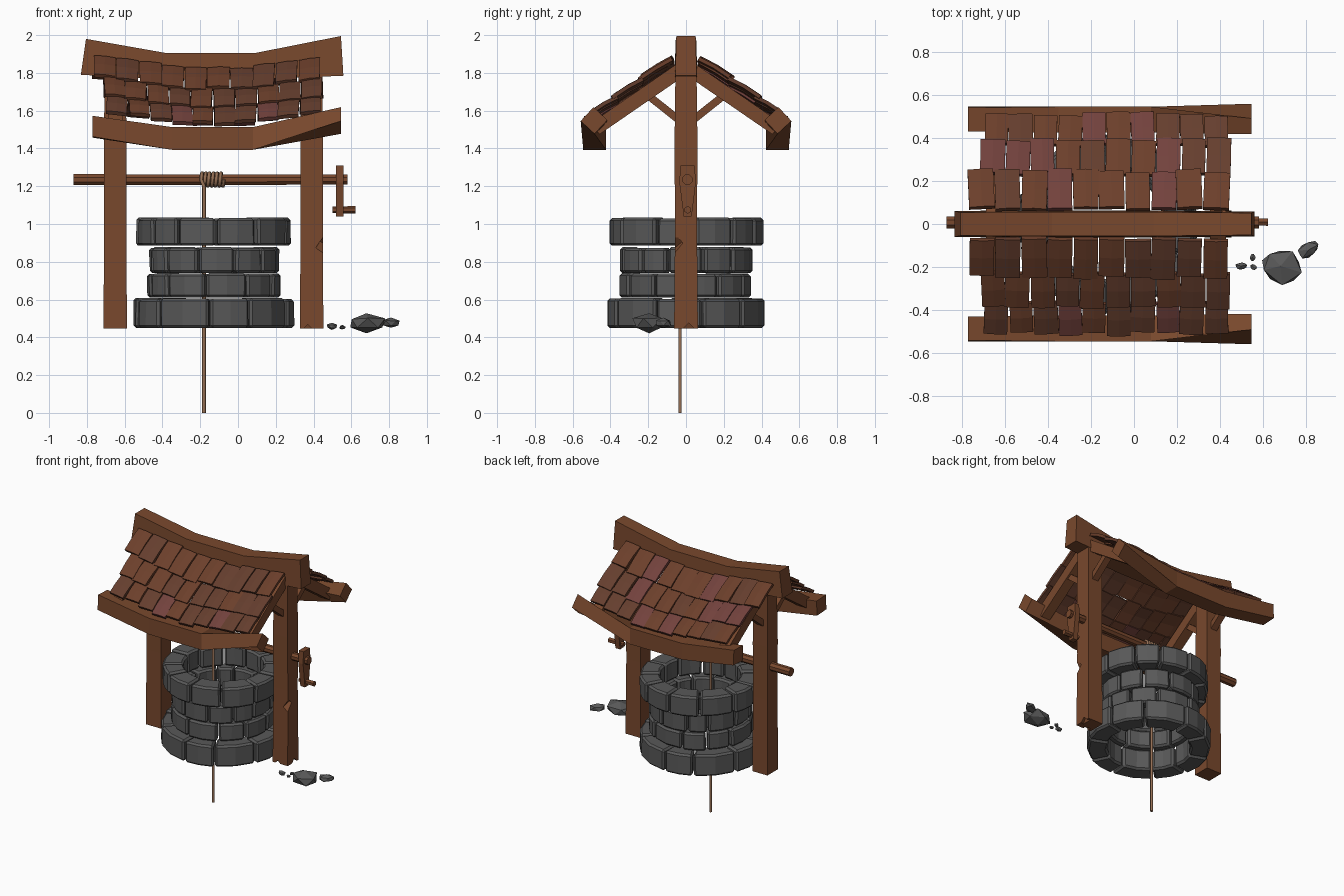
import bpy, bmesh, math, random
from mathutils import Vector, Matrix

if "Cube" in bpy.data.objects:
    bpy.data.objects.remove(bpy.data.objects["Cube"])

random.seed(7)
rnd = random.uniform
CX = -0.13  # centre line of the well and its frame


def material(name, r, g, b):
    m = bpy.data.materials.new(name)
    m.diffuse_color = (r, g, b, 1)
    m.use_nodes = True
    m.node_tree.nodes["Principled BSDF"].inputs["Base Color"].default_value = m.diffuse_color
    return m


WOOD = material("wood", 0.19, 0.065, 0.026)
TILE = [material("tile_a", 0.13, 0.048, 0.027), material("tile_b", 0.15, 0.05, 0.024),
        material("tile_red", 0.17, 0.054, 0.046)]
STONE = material("stone", 0.1, 0.1, 0.1)
ROPE = material("rope", 0.3, 0.16, 0.09)


def add_loft(bm, rings, mat=0):
    """Closed skin through equally sized point rings, with end caps."""
    vs = [[bm.verts.new(p) for p in ring] for ring in rings]
    n = len(vs[0])
    faces = [bm.faces.new(vs[0][::-1]), bm.faces.new(vs[-1])]
    for a, b in zip(vs, vs[1:]):
        for i in range(n):
            j = (i + 1) % n
            faces.append(bm.faces.new((a[i], a[j], b[j], b[i])))
    for f in faces:
        f.material_index = mat
    return [v for ring in vs for v in ring]


def finish(name, bm, *mats):
    bmesh.ops.recalc_face_normals(bm, faces=bm.faces)
    me = bpy.data.meshes.new(name)
    bm.to_mesh(me)
    bm.free()
    for m in mats:
        me.materials.append(m)
    ob = bpy.data.objects.new(name, me)
    bpy.context.collection.objects.link(ob)
    return ob


def loft(name, rings, mat=WOOD):
    bm = bmesh.new()
    add_loft(bm, rings)
    return finish(name, bm, mat)


def bar(name, a, b, w, h):
    """Square timber from a to b in a plane of constant x."""
    a, b = Vector(a), Vector(b)
    side = Vector((w / 2, 0, 0))
    up = (b - a).normalized().cross(Vector((1, 0, 0))) * h / 2
    return loft(name, [[p - side - up, p + side - up, p + side + up, p - side + up] for p in (a, b)])


def rod(name, x0, x1, y, z, r0, r1, n=8):
    ring = lambda x, r: [(x, y + r * math.cos(math.tau * (i + .5) / n), z + r * math.sin(math.tau * (i + .5) / n))
                         for i in range(n)]
    return loft(name, [ring(x0, r0), ring(x1, r1)])


# Stone courses: z range, inner and outer radius, number of blocks, start angle
for k, (z0, z1, ri, ro, n, start) in enumerate([(0.45, 0.607, 0.285, 0.42, 10, 0.25), (0.61, 0.738, 0.255, 0.35, 11, 0.0),
                                                (0.74, 0.877, 0.255, 0.347, 12, 0.3), (0.885, 1.033, 0.27, 0.408, 12, 0.1)]):
    bm = bmesh.new()
    joints = [start + math.tau * (i + rnd(-.16, .16)) / n for i in range(n)]
    joints.append(joints[0] + math.tau)
    for a0, a1 in zip(joints, joints[1:]):
        gap = 0.006 / ro
        dr, dz = rnd(-.008, .008), rnd(-.005, .003)
        rings = []
        for t in (0, .5, 1):
            a = a0 + gap + (a1 - a0 - 2 * gap) * t
            rings.append([(CX + 0.005 + (r + dr + rnd(-.004, .004)) * math.cos(a), (r + dr) * math.sin(a), z)
                          for r, z in ((ri, z0), (ro, z0), (ro, z1 + dz), (ri, z1 + dz))])
        add_loft(bm, rings)
    bmesh.ops.recalc_face_normals(bm, faces=bm.faces)
    sharp = [e for e in bm.edges if e.calc_face_angle(0) > 0.9]
    bmesh.ops.bevel(bm, geom=sharp, offset=0.013, segments=1, affect='EDGES')
    finish(f"stone_course_{k + 1}", bm, STONE)

# Posts, each with rafters and diagonal braces
for side, s in (("left", -1), ("right", 1)):
    x = CX + s * 0.52
    post = loft(f"{side}_post", [[(x + s * dx - w, -d, z), (x + s * dx + w, -d, z), (x + s * dx + w, d, z), (x + s * dx - w, d, z)]
                                 for z, w, d, dx in ((0.447, .062, .063, 0), (1.0, .059, .058, 0), (1.4, .06, .061, 0), (1.8, .056, .056, 0))])
    if s > 0:  # chips in the right post
        for i, (loc, size, rot) in enumerate([((0.462, -0.063, 0.89), 0.065, (0.785, 0.6, 0)),
                                              ((0.37, -0.06, 0.44), 0.04, (0.3, 0.785, 0)),
                                              ((0.45, 0.015, 0.44), 0.05, (0.785, 0.3, 0))]):
            bpy.ops.mesh.primitive_cube_add(size=size, location=loc, rotation=rot)
            cut = bpy.context.object
            cut.name = f"chip_cutter_{i + 1}"
            cut.hide_render = True
            cut.hide_set(True)
            mod = post.modifiers.new("chip", 'BOOLEAN')
            mod.operation, mod.object, mod.solver = 'DIFFERENCE', cut, 'EXACT'
    for face, q in (("front", -1), ("back", 1)):
        bar(f"{side}_{face}_rafter", (x, q * 0.03, 1.815), (x, q * 0.48, 1.505), 0.075, 0.075)
        bar(f"{side}_{face}_brace", (x, q * 0.03, 1.545), (x, q * 0.225, 1.70), 0.05, 0.04)

# Bent ridge beam: x top, x bottom, z bottom, z top, half width
ridge = [(-0.805, -0.832, 1.79, 1.98, .06), (-0.38, -0.38, 1.765, 1.905, .062),
         (0.09, 0.09, 1.765, 1.905, .062), (0.545, 0.558, 1.785, 1.995, .057)]
loft("ridge_beam", [[(xb, -w, zb), (xb, w, zb), (xt, w * .9, zt), (xt, -w * .9, zt)] for xt, xb, zb, zt, w in ridge])

# Bent eave beams, twisted at the right end: x, y, z, half size, twist
for face, q in (("front", -1), ("back", 1)):
    rings = []
    for x, y, z, h, tw in ((-0.77, .487, 1.515, .055, 0.05), (-0.35, .484, 1.453, .06, 0),
                           (0.08, .484, 1.453, .06, 0), (0.545, .487, 1.548, .05, 0.75)):
        ring = []
        for cy, cz in ((-1, -1), (1, -1), (1, 1), (-1, 1)):
            c, sn = math.cos(tw), math.sin(tw)
            ring.append((x, q * (y + h * (cy * c - cz * sn)), z + h * (cy * sn + cz * c)))
        rings.append(ring)
    loft(f"{face}_eave_beam", rings)

# Roof tiles: three sagging rows of ten on each slope
ROWS = [(0.075, 0.250, -0.765, 0.44), (0.235, 0.392, -0.715, 0.45), (0.372, 0.512, -0.695, 0.44)]
for face, q in (("front", -1), ("back", 1)):
    for k, (y0, y1, xa, xb) in enumerate(ROWS):
        bm = bmesh.new()
        w = (xb - xa) / 10
        for i in range(10):
            x = xa + w * (i + .5)
            sag = 0.055 * min(1.1, max(0, (abs(x - CX) - 0.16) / 0.38))
            tilt = 0.11 * max(-1, min(1, (x - CX) / 0.4)) + rnd(-.03, .03)
            yaw, lift = rnd(-.05, .05), rnd(0, .006)
            e0, e1 = y0 + rnd(-.006, .006), y1 + rnd(-.012, .008)
            hw = w / 2 * rnd(.92, 1.0)
            rings = []
            for y, up in ((e0, -.006), ((e0 + e1) / 2, .004 + lift), (e1, .006 + lift)):
                ring = []
                for dx, th in ((-hw, -.02), (hw, -.02), (hw, 0), (0, .004), (-hw, 0)):
                    xx = x + dx + yaw * (y - y0)
                    z = 1.83 - 0.69 * (y - 0.08) + sag + tilt * dx + up + th * .82
                    ring.append((xx, q * (y + th * .57 - yaw * dx), z))
                rings.append(ring)
            add_loft(bm, rings, random.choice((0, 0, 1, 1, 2)))
        finish(f"{face}_tile_row_{k + 1}", bm, *TILE)

# Windlass: axle, crank arm and handle
rod("axle", -0.87, 0.58, 0.007, 1.235, 0.031, 0.029)
crank = [(-.03, 1.31), (-.035, 1.22), (-.012, 1.04), (.03, 1.04), (.052, 1.22), (.046, 1.31)]
loft("crank_arm", [[(x, y, z) for y, z in crank] for x in (0.52, 0.558)])
rod("crank_handle", 0.5, 0.622, 0.009, 1.075, 0.017, 0.02, 6)

# Rope hanging down the shaft and coiled round the axle
cu = bpy.data.curves.new("rope", 'CURVE')
cu.dimensions = '3D'
cu.bevel_depth, cu.bevel_resolution, cu.use_fill_caps = 0.0095, 1, True
pts = [(-0.18, -0.031, 0.0), (-0.18, -0.031, 1.2)]
for i in range(61):
    a = math.pi - math.tau * i / 10
    pts.append((-0.195 + 0.12 * i / 60, 0.007 + 0.036 * math.cos(a), 1.235 + 0.036 * math.sin(a)))
sp = cu.splines.new('POLY')
sp.points.add(len(pts) - 1)
for p, co in zip(sp.points, pts):
    p.co = (*co, 1)
cu.materials.append(ROPE)
bpy.context.collection.objects.link(bpy.data.objects.new("rope", cu))

# Rubble beside the well: centre, half sizes, turn
for k, (c, h, turn) in enumerate([((0.68, -0.195, 0.475), (.105, .085, .052), -0.3), ((0.81, -0.12, 0.475), (.055, .035, .028), 0.5),
                                  ((0.497, -0.195, 0.458), (.03, .02, .018), 0.2), ((0.55, -0.155, 0.453), (.014, .018, .012), 0),
                                  ((0.555, -0.2, 0.452), (.016, .014, .01), 0)]):
    bm = bmesh.new()
    bmesh.ops.create_icosphere(bm, subdivisions=1, radius=1)
    for v in bm.verts:
        v.co = v.co * rnd(.85, 1.2)
    hull = bmesh.ops.convex_hull(bm, input=bm.verts[:])
    bmesh.ops.delete(bm, geom=list({g for g in hull["geom_interior"] if isinstance(g, bmesh.types.BMVert)}), context='VERTS')
    bmesh.ops.transform(bm, matrix=Matrix.Translation(c) @ Matrix.Rotation(turn, 4, 'Z') @ Matrix.Diagonal((*h, 1)), verts=bm.verts)
    finish(f"rubble_{k + 1}", bm, STONE)
